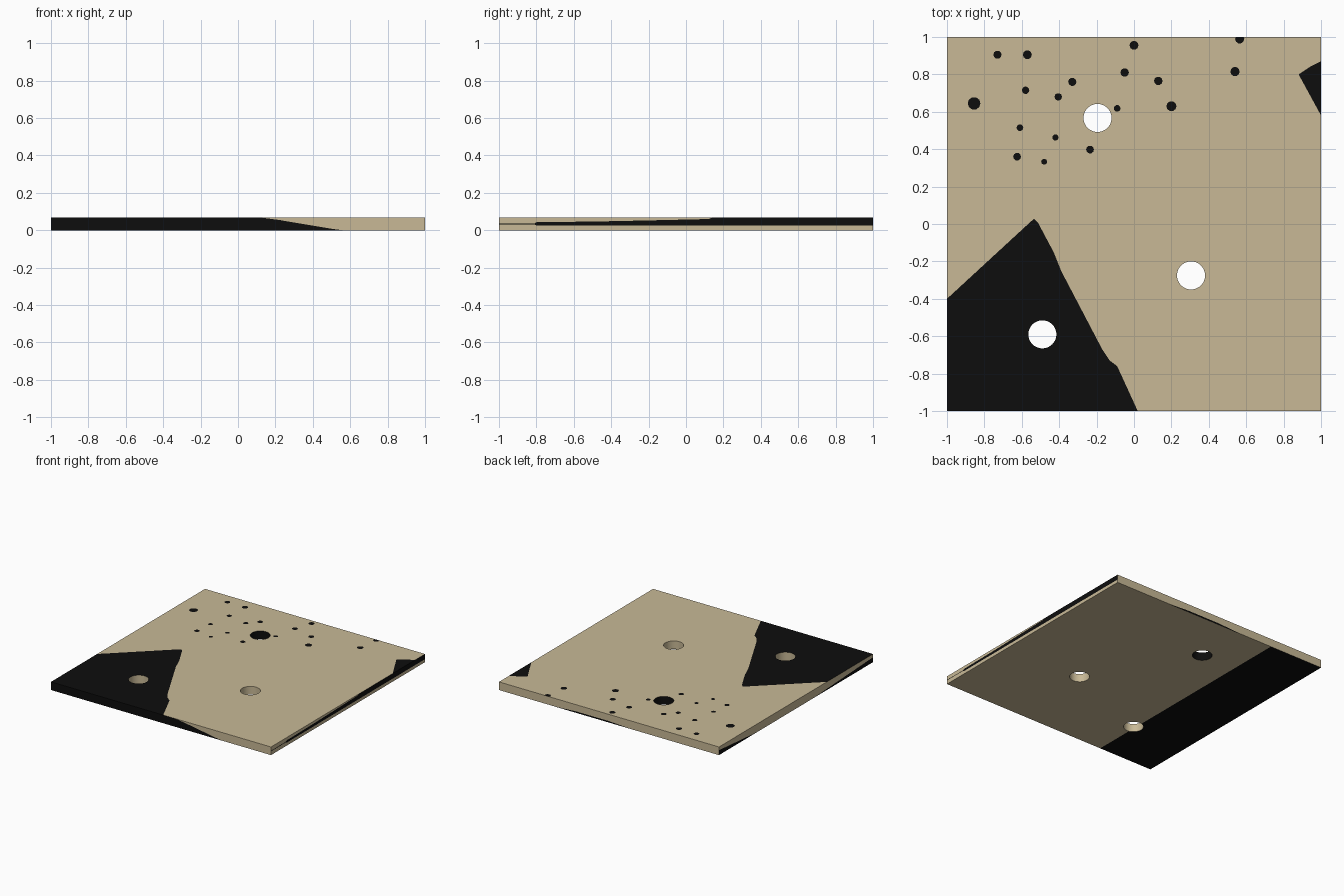
import bpy, bmesh, math
from mathutils import Vector
from mathutils.geometry import delaunay_2d_cdt

if "Cube" in bpy.data.objects:
    bpy.data.objects.remove(bpy.data.objects["Cube"])

T = 0.067          # plate thickness
R = 0.075          # hole radius
SEG = 48
TAN, BLACK = 0, 1
HOLES = [(-0.195, 0.567), (0.305, -0.275), (-0.49, -0.59)]


def material(name, rgb):
    m = bpy.data.materials.new(name)
    m.diffuse_color = (*rgb, 1)
    m.use_nodes = True
    m.node_tree.nodes["Principled BSDF"].inputs["Base Color"].default_value = m.diffuse_color
    return m


def circle(c, r, n):
    return [(c[0] + r * math.cos(2 * math.pi * i / n),
             c[1] + r * math.sin(2 * math.pi * i / n)) for i in range(n)]


def inside(p, poly):
    hit = False
    for (x1, y1), (x2, y2) in zip(poly, poly[1:] + poly[:1]):
        if (y1 > p[1]) != (y2 > p[1]) and p[0] < (x2 - x1) * (p[1] - y1) / (y2 - y1) + x1:
            hit = not hit
    return hit


def add_face(bm, pts, normal, mat, smooth=False):
    f = bm.faces.new([bm.verts.new(p) for p in pts])
    f.normal_update()
    if f.normal.dot(normal) < 0:
        f.normal_flip()
    f.material_index = mat
    f.smooth = smooth


def painted_face(bm, lo, hi, place, normal, black=(), holes=()):
    """Rectangle lo..hi with black shapes and holes cut into it."""
    outlines = [[lo, (hi[0], lo[1]), hi, (lo[0], hi[1])]]
    outlines += [[(min(max(x, lo[0]), hi[0]), min(max(y, lo[1]), hi[1])) for x, y in o]
                 for o in list(black) + list(holes)]
    pts, edges = [], []
    for o in outlines:
        n, k = len(pts), len(o)
        pts += [Vector(p) for p in o]
        edges += [(n + i, n + (i + 1) % k) for i in range(k)]
    verts, _, tris, *_ = delaunay_2d_cdt(pts, edges, [], 0, 1e-5)
    for t in tris:
        c = sum((verts[i] for i in t), Vector((0, 0))) / len(t)
        if any(inside(c, h) for h in holes):
            continue
        mat = BLACK if any(inside(c, b) for b in black) else TAN
        add_face(bm, [place(*verts[i]) for i in t], Vector(normal), mat)


bm = bmesh.new()
hole_rings = [circle(c, R, SEG) for c in HOLES]

# top: large dark corner, small edge triangle and spots
spots = [(-0.73, 0.905, .022), (-0.57, 0.905, .024), (0.0, 0.955, .024), (0.565, 0.99, .025),
         (-0.05, 0.81, .023), (-0.33, 0.76, .022), (0.13, 0.765, .023), (0.54, 0.815, .025),
         (-0.58, 0.715, .020), (-0.405, 0.68, .020), (-0.855, 0.645, .034), (-0.09, 0.618, .018),
         (0.20, 0.63, .027), (-0.61, 0.515, .018), (-0.42, 0.463, .017), (-0.235, 0.398, .021),
         (-0.625, 0.36, .021), (-0.48, 0.333, .016)]
corner = [(-1, -1), (0.02, -1), (-0.09, -0.76), (-0.13, -0.73), (-0.17, -0.67), (-0.39, -0.25),
          (-0.43, -0.15), (-0.515, 0.01), (-0.535, 0.027), (-0.555, 0.01), (-1, -0.4)]
edge_patch = [(1, 0.87), (0.94, 0.84), (0.88, 0.80), (1, 0.58)]
painted_face(bm, (-1, -1), (1, 1), lambda x, y: (x, y, T), (0, 0, 1),
             [corner, edge_patch] + [circle(s[:2], s[2], 10) for s in spots], hole_rings)

# bottom: dark strip along the left
painted_face(bm, (-1, -1), (1, 1), lambda x, y: (x, y, 0), (0, 0, -1),
             [[(-1, -1), (-0.507, -1), (-0.507, 1), (-1, 1)]], hole_rings)

# four sides
sides = [
    (lambda u, z: (u, -1, z), (0, -1, 0),
     [[(-1, 0), (0.56, 0), (0.50, 0.008), (0.22, 0.055), (0.13, T), (-1, T)]]),
    (lambda u, z: (1, u, z), (1, 0, 0),
     [[(-1, 0.031), (-0.81, 0.031), (-0.80, 0.025), (1, 0.025), (1, T), (0.14, T),
       (0.12, 0.060), (-0.18, 0.053), (-0.47, 0.047), (-0.80, 0.043), (-0.81, 0.036), (-1, 0.036)]]),
    (lambda u, z: (u, 1, z), (0, 1, 0),
     [[(-0.2, 0), (0.5, 0), (0.3, 0.012), (0.0, 0.012)]]),
    (lambda u, z: (-1, u, z), (-1, 0, 0),
     [[(-1, 0), (-0.2, 0), (-1, 0.04)], [(1, 0), (1, 0.04), (0.5, 0)]]),
]
for place, normal, black in sides:
    painted_face(bm, (-1, 0), (1, T), place, normal, black)

# hole walls: the back hole is dark, the others tan
for k, (c, ring) in enumerate(zip(HOLES, hole_rings)):
    for a, b in zip(ring, ring[1:] + ring[:1]):
        inward = Vector((c[0] - a[0], c[1] - a[1], 0))
        add_face(bm, [(*a, 0), (*b, 0), (*b, T), (*a, T)], inward,
                 BLACK if k == 0 else TAN, True)

bmesh.ops.remove_doubles(bm, verts=bm.verts, dist=1e-5)
mesh = bpy.data.meshes.new("drilled_plate")
bm.to_mesh(mesh)
bm.free()
mesh.materials.append(material("tan", (0.578, 0.485, 0.305)))
mesh.materials.append(material("black", (0.004, 0.004, 0.004)))
plate = bpy.data.objects.new("drilled_plate", mesh)
bpy.context.collection.objects.link(plate)
